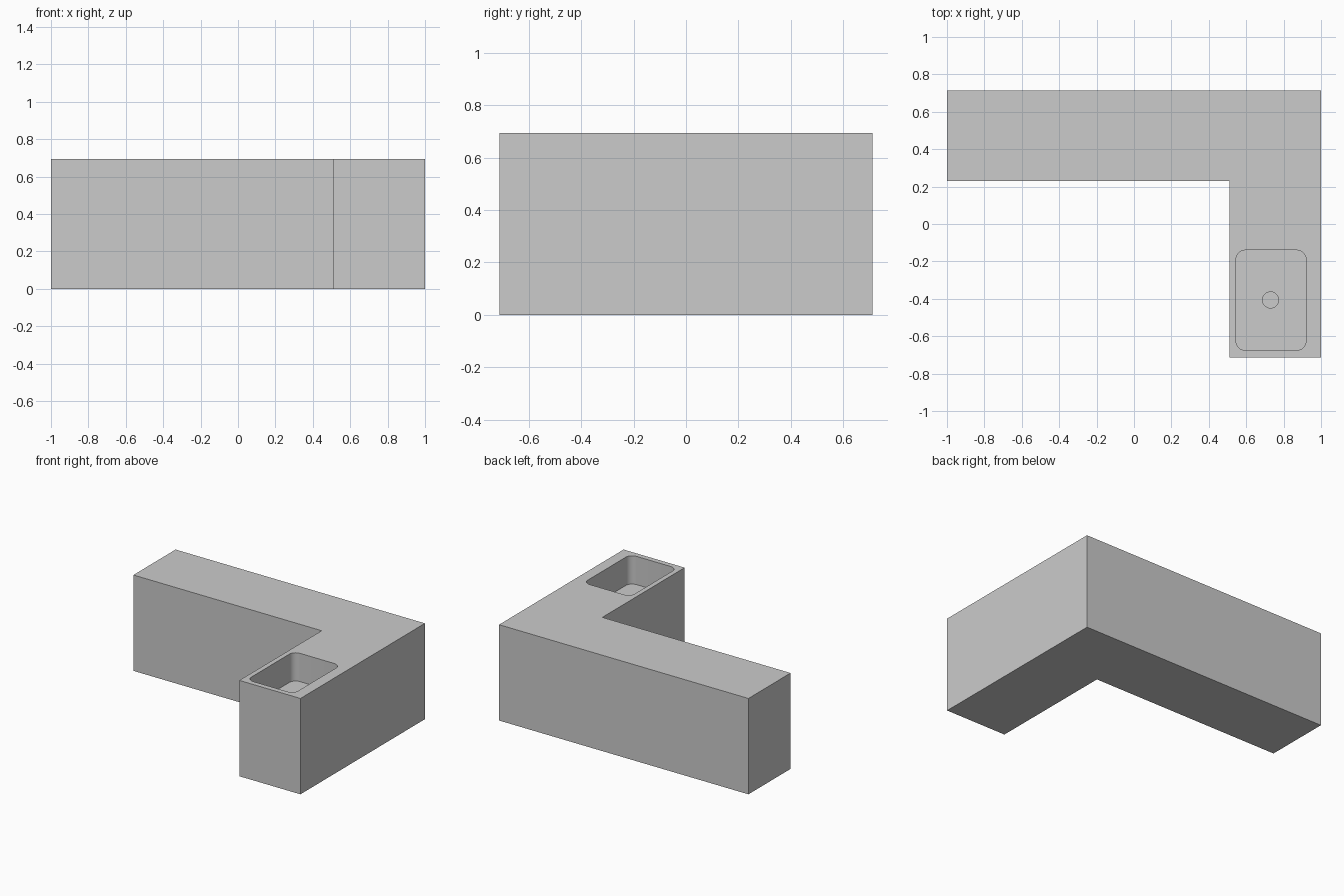
import bpy, bmesh
from math import pi, sin, cos

if "Cube" in bpy.data.objects:
    bpy.data.objects.remove(bpy.data.objects["Cube"])

X, Y, H = 1.0, 0.713, 0.695
BASIN_FLOOR = H - 0.205


def prism(name, outline, z0, z1):
    """Solid from a counter-clockwise 2D outline, extruded from z0 to z1."""
    bm = bmesh.new()
    base = bm.faces.new([bm.verts.new((x, y, z0)) for x, y in outline])
    top = bmesh.ops.extrude_face_region(bm, geom=[base], use_keep_orig=True)
    bmesh.ops.translate(bm, vec=(0, 0, z1 - z0),
                        verts=[v for v in top["geom"] if isinstance(v, bmesh.types.BMVert)])
    bmesh.ops.recalc_face_normals(bm, faces=bm.faces)
    mesh = bpy.data.meshes.new(name)
    bm.to_mesh(mesh)
    bm.free()
    ob = bpy.data.objects.new(name, mesh)
    bpy.context.collection.objects.link(ob)
    return ob


def arc(cx, cy, r, a0, a1, n):
    return [(cx + r * cos(a0 + (a1 - a0) * i / n),
             cy + r * sin(a0 + (a1 - a0) * i / n)) for i in range(n + 1)]


def rounded_rect(x0, x1, y0, y1, r, n=8):
    corners = [(x1 - r, y1 - r), (x0 + r, y1 - r), (x0 + r, y0 + r), (x1 - r, y0 + r)]
    return [p for k, (cx, cy) in enumerate(corners)
            for p in arc(cx, cy, r, k * pi / 2, (k + 1) * pi / 2, n)]


def carve(ob, cutter):
    mod = ob.modifiers.new("carve", "BOOLEAN")
    mod.operation, mod.solver, mod.object = "DIFFERENCE", "EXACT", cutter
    bpy.context.view_layer.objects.active = ob
    bpy.ops.object.modifier_apply(modifier=mod.name)
    bpy.data.objects.remove(cutter)


# L-shaped counter body
counter = prism("corner_counter", [(-X, 0.23), (0.51, 0.23), (0.51, -Y),
                                   (X, -Y), (X, Y), (-X, Y)], 0, H)

# Sink basin with rounded corners
carve(counter, prism("basin_cutter",
                     rounded_rect(0.545, 0.92, -0.675, -0.14, 0.05), BASIN_FLOOR, H + 0.1))

# Shallow round drain in the basin floor
carve(counter, prism("drain_cutter", arc(0.73, -0.406, 0.043, 0, 2 * pi, 32)[:-1],
                     BASIN_FLOOR - 0.02, BASIN_FLOOR + 0.05))

# Smooth rounded corners, crisp edges
bpy.ops.object.select_all(action="DESELECT")
counter.select_set(True)
bpy.context.view_layer.objects.active = counter
bpy.ops.object.shade_smooth_by_angle(angle=pi / 6)
